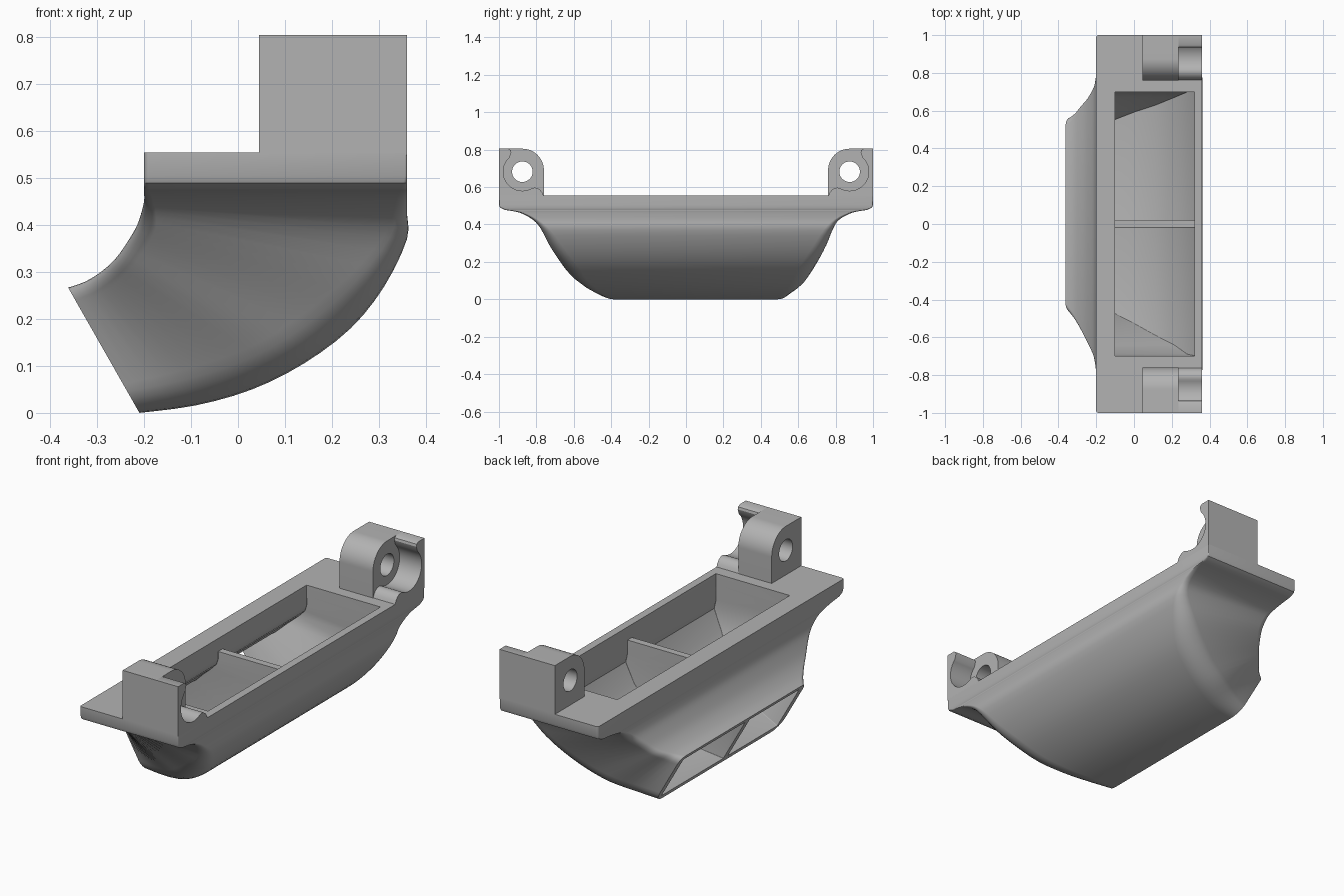
import bpy, bmesh, math
from mathutils import Vector

if "Cube" in bpy.data.objects:
    bpy.data.objects.remove(bpy.data.objects["Cube"], do_unlink=True)

grey = bpy.data.materials.new("plain grey")
grey.use_nodes = True
grey.diffuse_color = (0.45, 0.45, 0.45, 1)
grey.node_tree.nodes["Principled BSDF"].inputs["Base Color"].default_value = (0.45, 0.45, 0.45, 1)


def make_object(name, bm):
    bmesh.ops.recalc_face_normals(bm, faces=bm.faces)
    mesh = bpy.data.meshes.new(name)
    bm.to_mesh(mesh)
    bm.free()
    obj = bpy.data.objects.new(name, mesh)
    bpy.context.collection.objects.link(obj)
    mesh.materials.append(grey)
    return obj


def ring(ix, iz, ox, oz, lo, hi, ri, ro, steps=6):
    """Rounded rectangle spanning an inner and an outer point, and lo..hi in y."""
    a, b = Vector((ix, 0, iz)), Vector((ox, 0, oz))
    length = (b - a).length
    d = (b - a) / length
    corners = [(ro, length - ro, hi - ro, 0), (ri, ri, hi - ri, 90),
               (ri, ri, lo + ri, 180), (ro, length - ro, lo + ro, 270)]
    pts = []
    for r, u, v, start in corners:
        for k in range(steps + 1):
            t = math.radians(start + 90 * k / steps)
            pts.append(a + d * (u + r * math.cos(t)) + Vector((0, v + r * math.sin(t), 0)))
    return pts


def loft(name, sections):
    bm = bmesh.new()
    rings = [[bm.verts.new(p) for p in ring(*s)] for s in sections]
    n = len(rings[0])
    for p, q in zip(rings, rings[1:]):
        for i in range(n):
            bm.faces.new((p[i], p[(i + 1) % n], q[(i + 1) % n], q[i]))
    bm.faces.new(rings[0])
    bm.faces.new(rings[-1])
    return make_object(name, bm)


def refine(keys, steps=3):
    """Catmull-Rom interpolation between key sections."""
    out = []
    for i in range(len(keys) - 1):
        p = [keys[max(0, min(len(keys) - 1, i + k))] for k in (-1, 0, 1, 2)]
        for s in range(steps):
            t = s / steps
            out.append([0.5 * (2 * b + (c - a) * t + (2 * a - 5 * b + 4 * c - d) * t * t
                               + (3 * b - a - 3 * c + d) * t ** 3) for a, b, c, d in zip(*p)])
    return out + [list(keys[-1])]


def extrude_profile(name, points, x0, x1):
    bm = bmesh.new()
    ends = [[bm.verts.new((x, y, z)) for y, z in points] for x in (x0, x1)]
    n = len(points)
    for i in range(n):
        bm.faces.new((ends[0][i], ends[0][(i + 1) % n], ends[1][(i + 1) % n], ends[1][i]))
    for e in ends:
        bm.faces.new(e)
    return make_object(name, bm)


def arc(cy, cz, r, a0, a1, steps=20):
    angles = [math.radians(a0 + (a1 - a0) * k / steps) for k in range(steps + 1)]
    return [(cy + r * math.cos(a), cz + r * math.sin(a)) for a in angles]


def cut(obj, cutter):
    cutter.hide_render = True
    mod = obj.modifiers.new("cut", 'BOOLEAN')
    mod.operation, mod.solver, mod.object = 'DIFFERENCE', 'EXACT', cutter
    bpy.context.view_layer.objects.active = obj
    bpy.ops.object.modifier_apply(modifier=mod.name)
    bpy.data.objects.remove(cutter, do_unlink=True)


def smooth(obj):
    bpy.ops.object.select_all(action='DESELECT')
    obj.select_set(True)
    bpy.context.view_layer.objects.active = obj
    bpy.ops.object.shade_smooth_by_angle(angle=math.radians(32))


# Flange, then the curved duct: inner x, z, outer x, z, y low, y high
flange = [(-.2, .555, .36, .555, -1, 1, .012, .004),
          (-.2, .505, .36, .505, -1, 1, .012, .004),
          (-.2, .49, .36, .49, -.994, .994, .012, .008)]
bend = [(-.2, .478, .36, .478, -.97, .97, .012, .012),
        (-.2, .468, .36, .463, -.89, .89, .015, .02),
        (-.2, .452, .36, .425, -.82, .82, .02, .03),
        (-.205, .43, .36, .37, -.775, .785, .03, .05),
        (-.215, .40, .312, .27, -.73, .75, .04, .08),
        (-.235, .365, .24, .18, -.68, .71, .04, .1),
        (-.26, .33, .14, .105, -.63, .67, .04, .1),
        (-.29, .302, .03, .05, -.57, .635, .04, .1),
        (-.325, .28, -.09, .016, -.51, .59, .04, .09),
        (-.362, .267, -.21, 0, -.46, .56, .04, .07)]
duct = loft("duct", flange + refine(bend))

# Hollow passage on either side of the centre divider
passage = [(-.1, .5, .32, .5, -.7, .7), (-.1, .45, .32, .42, -.7, .7)]
walls = (.095, .07, .05, .04, .033, .028, .025)
for key, wall in zip(bend[3:], walls):
    a, b = Vector(key[0:2]), Vector(key[2:4])
    d = (b - a).normalized()
    a, b = a + d * wall, b - d * .03
    passage.append((a.x, a.y, b.x, b.y, max(key[4] + .04, -.7), min(key[5] - .04, .7)))
last = passage[-1]
passage.append((last[0] - .087, last[1] - .05, last[2] - .087, last[3] - .05, last[4], last[5]))
for side in (-1, 1):
    halves = [s[:4] + ((.018, s[5]) if side > 0 else (s[4], -.018)) + (.003, .003) for s in passage]
    cut(duct, loft("passage_cutter", halves))
cut(duct, loft("inlet_cutter", [(-.1, z, .32, z, -.7, .7, .001, .001) for z in (.488, .6)]))
smooth(duct)

# Mounting lugs at both ends: drilled block and open screw-head pocket
cy, cz = .875, .682
block = [(.76, .55), (1, .55), (1, .805)] + arc(cy, .69, .115, 90, 180)
pocket = ([(.76, .55), (1, .55), (1, .805), (.95, .805), (.937, .797), (.934, .785)]
          + arc(cy, cz, .102, 48, -120, 28) + [(.81, .597), (.795, .595), (.78, .585), (.768, .57)])
for side, label in ((-1, "front"), (1, "back")):
    def flip(points):
        return [(y * side, z) for y, z in points]
    lug = extrude_profile(label + "_lug", flip(block), .045, .235)
    cut(lug, extrude_profile("hole_cutter", flip(arc(cy, cz, .055, 0, 350, 35)), 0, .3))
    smooth(lug)
    smooth(extrude_profile(label + "_screw_pocket", flip(pocket), .235, .36))
